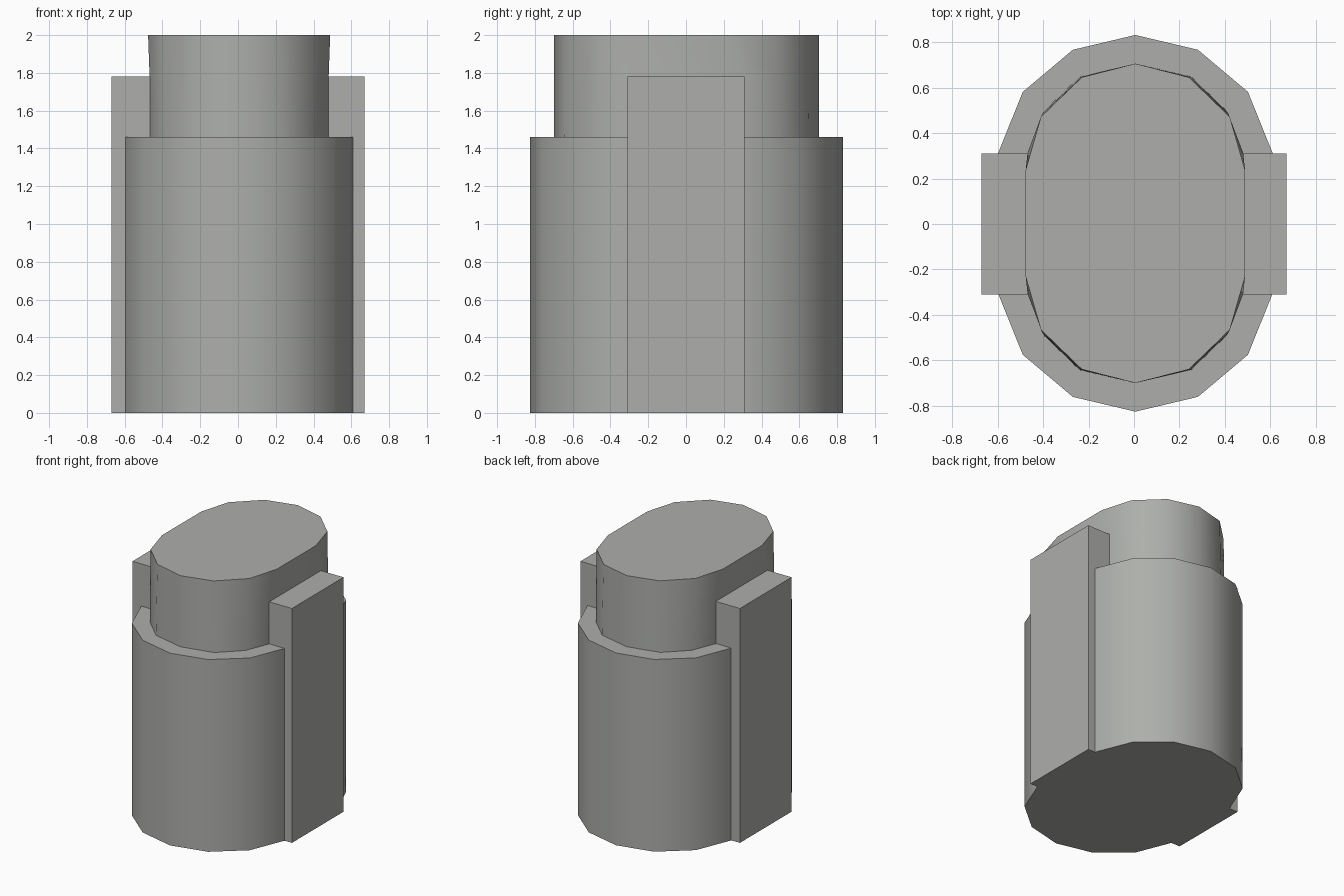
import bpy, bmesh, math
from mathutils import Vector

cube = bpy.data.objects.get("Cube")
if cube:
    bpy.data.objects.remove(cube, do_unlink=True)

grey = bpy.data.materials.new("warm_grey")
colour = (0.42, 0.43, 0.41, 1.0)
grey.diffuse_color = colour
grey.use_nodes = True
grey.node_tree.nodes["Principled BSDF"].inputs["Base Color"].default_value = colour

CENTRE = Vector((0.006, 0.003))


def outline(quarter):
    """Mirror a front-to-side quarter into a closed oval; first point is on the axis."""
    side = quarter + [(x, -y) for x, y in reversed(quarter)]
    return side + [(-x, y) for x, y in reversed(side[1:-1])]


def loft(name, rings):
    """Join (height, quarter outline) rings from bottom to top and cap both ends."""
    bm = bmesh.new()
    loops = []
    for z, quarter in rings:
        loops.append([bm.verts.new((x + CENTRE.x, y + CENTRE.y, z)) for x, y in outline(quarter)])
    for low, high in zip(loops, loops[1:]):
        for i in range(len(low)):
            j = (i + 1) % len(low)
            bm.faces.new((low[i], low[j], high[j], high[i]))
    bm.faces.new(loops[0])
    bm.faces.new(loops[-1])
    bmesh.ops.recalc_face_normals(bm, faces=bm.faces[:])
    finish(name, bm)


def box(name, low, high):
    bm = bmesh.new()
    bmesh.ops.create_cube(bm, size=1.0)
    for v in bm.verts:
        v.co = [l + (c + 0.5) * (h - l) for c, l, h in zip(v.co, low, high)]
    finish(name, bm)


def finish(name, bm):
    mesh = bpy.data.meshes.new(name)
    bm.to_mesh(mesh)
    bm.free()
    mesh.materials.append(grey)
    obj = bpy.data.objects.new(name, mesh)
    bpy.context.collection.objects.link(obj)
    bpy.ops.object.select_all(action="DESELECT")
    obj.select_set(True)
    bpy.context.view_layer.objects.active = obj
    bpy.ops.object.shade_smooth_by_angle(angle=math.radians(40))


# Wide lower body
body = [(0, 0.828), (0.275, 0.763), (0.495, 0.578), (0.603, 0.31)]
loft("lower_body", [(0, body), (1.46, body)])

# Narrow upper plug, easing to a slightly different oval at its top
plug_base = [(0, 0.702), (0.245, 0.645), (0.4, 0.495), (0.474, 0.31)]
plug_middle = [(0, 0.702), (0.24, 0.643), (0.408, 0.483), (0.474, 0.31)]
plug_top = [(0, 0.702), (0.235, 0.642), (0.415, 0.468), (0.482, 0.235)]
loft("upper_plug", [(1.46, plug_base), (1.78, plug_middle), (2, plug_top)])

# Flat keys along both sides
for name, s in (("left_key", 1), ("right_key", -1)):
    xs = sorted((s * 0.45, s * 0.67))
    box(name, (xs[0], -0.31, 0), (xs[1], 0.31, 1.78))
